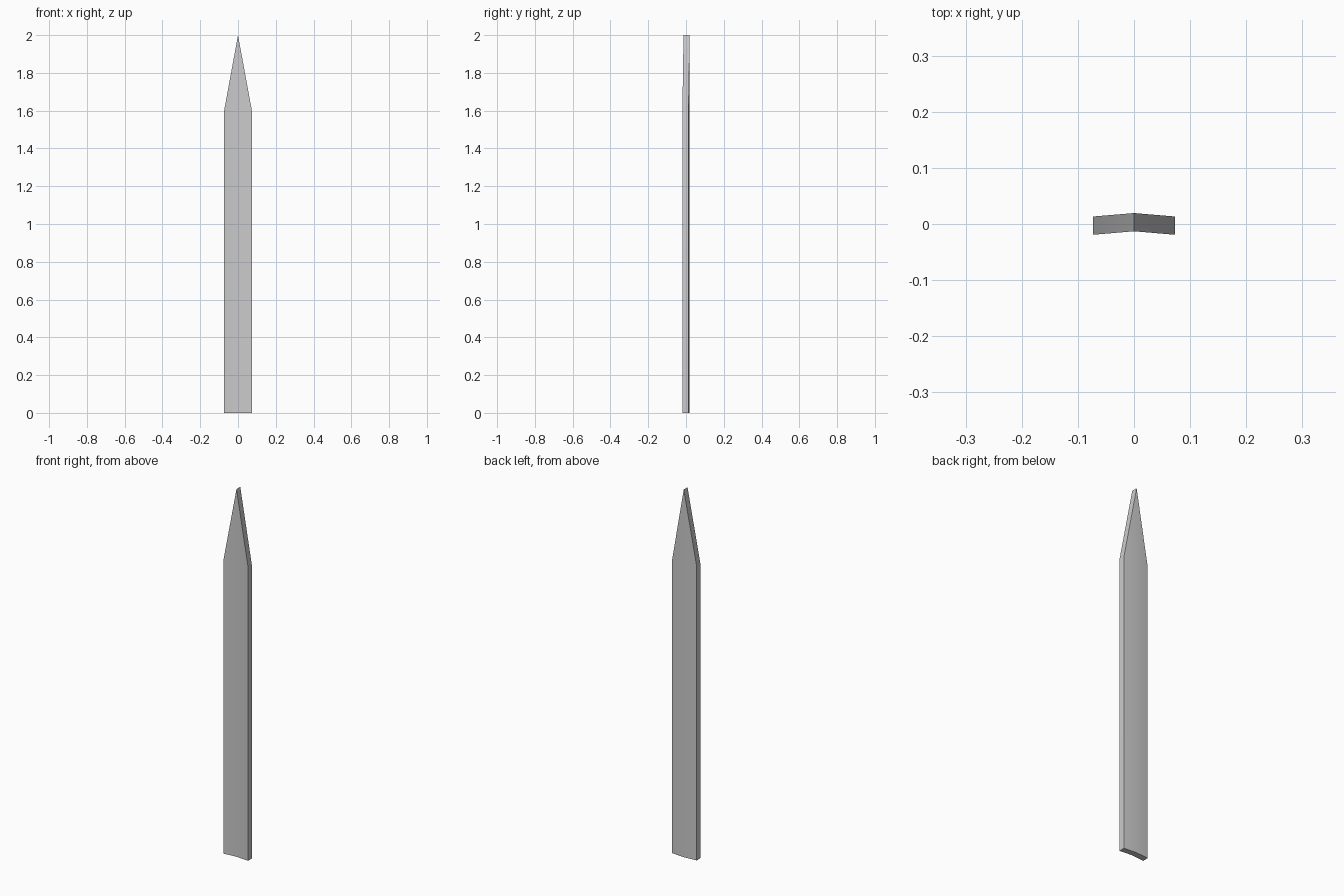
import bpy, bmesh

if "Cube" in bpy.data.objects:
    bpy.data.objects.remove(bpy.data.objects["Cube"])

HALF_W, SHOULDER, TOP = 0.0735, 1.6, 2.0
FRONT_EDGE, FRONT_MID, THICK = -0.0192, -0.0130, 0.0325

bm = bmesh.new()

# Front face: two panels meeting on a shallow centre fold, pointed at the top
def front_vert(x, z):
    return bm.verts.new((x, FRONT_MID if x == 0 else FRONT_EDGE, z))

base_mid, tip = front_vert(0, 0), front_vert(0, TOP)
shoulder_mid = front_vert(0, SHOULDER)
for side in (-1, 1):
    base = front_vert(side * HALF_W, 0)
    shoulder = front_vert(side * HALF_W, SHOULDER)
    bm.faces.new((base_mid, base, shoulder, shoulder_mid))
    bm.faces.new((shoulder_mid, shoulder, tip))

# Thickness: extrude straight back
result = bmesh.ops.extrude_face_region(bm, geom=bm.faces[:], use_keep_orig=True)
back = [g for g in result["geom"] if isinstance(g, bmesh.types.BMVert)]
bmesh.ops.translate(bm, verts=back, vec=(0, THICK, 0))
bmesh.ops.recalc_face_normals(bm, faces=bm.faces[:])

mesh = bpy.data.meshes.new("pointed_picket")
bm.to_mesh(mesh)
bm.free()
picket = bpy.data.objects.new("pointed_picket", mesh)
bpy.context.collection.objects.link(picket)

# Smooth the fold and shoulders, keep the rims sharp
bpy.context.view_layer.objects.active = picket
picket.select_set(True)
bpy.ops.object.shade_smooth_by_angle()
